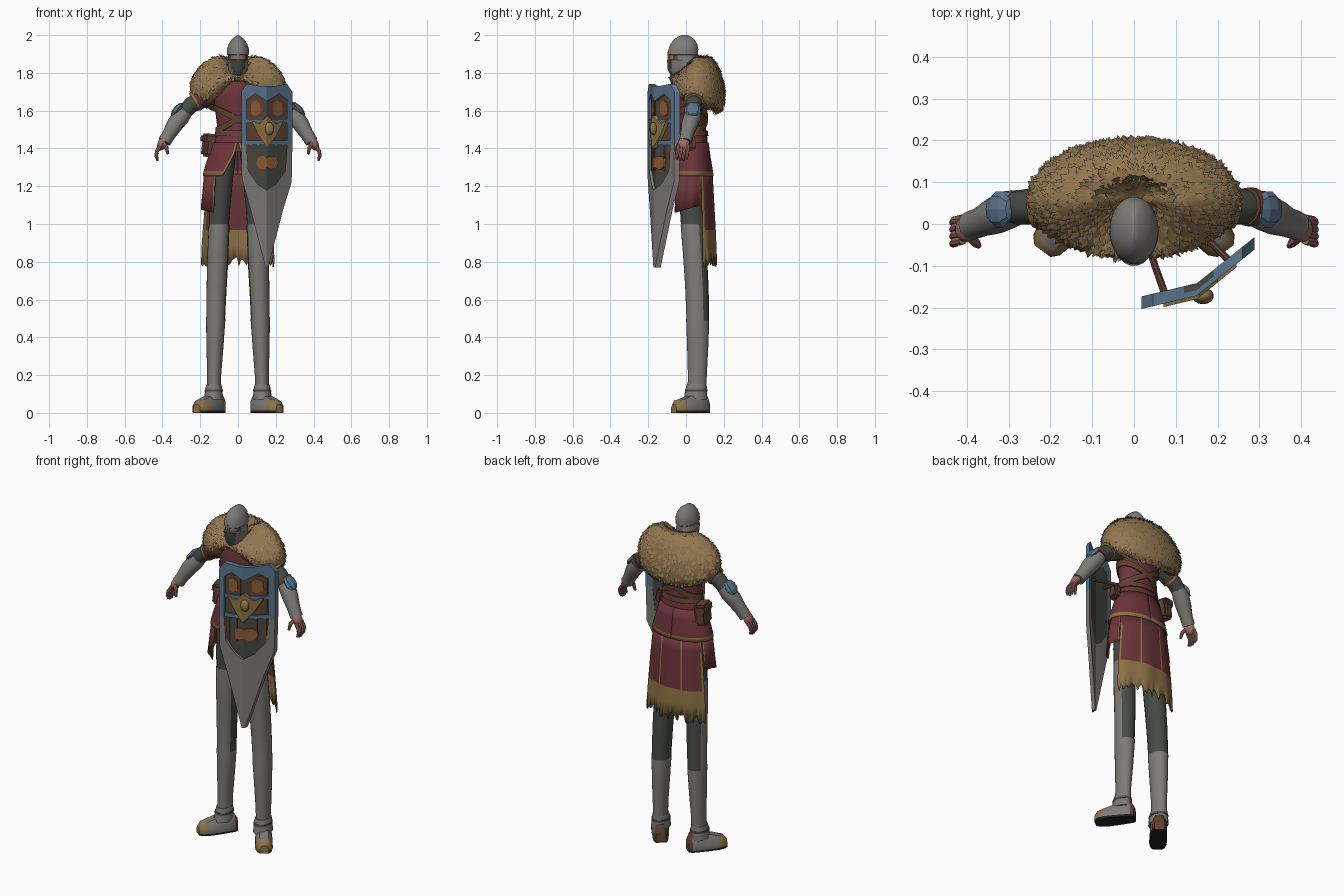
import bpy, bmesh, math, random
from mathutils import Vector as V

if "Cube" in bpy.data.objects:
    bpy.data.objects.remove(bpy.data.objects["Cube"])
random.seed(4)
COL = dict(fur_tan=(.29, .185, .08), steel=(.208, .2, .19), dark_cloth=(.06, .066, .058), red_cloth=(.148, .034, .041),
           blue_steel=(.10, .175, .27), gold_trim=(.27, .17, .062), leather=(.12, .052, .031), orange_wood=(.28, .11, .035),
           skin=(.34, .15, .12), sole_black=(.015, .015, .014))
MAT = {}
for k, c in COL.items():
    MAT[k] = bpy.data.materials.new(k)
    MAT[k].diffuse_color = (*c, 1)

def finish(name, bm, mats, rule=None, angle=40):
    """Turn a bmesh into an object; rule(centre, normal) gives the material index."""
    bmesh.ops.recalc_face_normals(bm, faces=bm.faces)
    bm.normal_update()
    for f in bm.faces:
        f.smooth = True
        if rule:
            f.material_index = rule(f.calc_center_median(), f.normal)
    me = bpy.data.meshes.new(name)
    bm.to_mesh(me)
    bm.free()
    for m in mats.split():
        me.materials.append(MAT[m])
    me.set_sharp_from_angle(angle=math.radians(angle))
    ob = bpy.data.objects.new(name, me)
    bpy.context.collection.objects.link(ob)
    return ob

def skin(name, rings, mats, rule=None, closed=True, caps=True, angle=40, thick=0):
    """Join rings of points into a surface."""
    bm = bmesh.new()
    rs = [[bm.verts.new(p) for p in r] for r in rings]
    n = len(rs[0])
    for a, b in zip(rs, rs[1:]):
        for i in range(n if closed else n - 1):
            j = (i + 1) % n
            bm.faces.new((a[i], a[j], b[j], b[i]))
    if closed and caps:
        bm.faces.new(rs[0])
        bm.faces.new(rs[-1])
    ob = finish(name, bm, mats, rule, angle)
    if thick:
        m = ob.modifiers.new("thickness", 'SOLIDIFY')
        m.thickness, m.offset = thick, 0
    return ob

def loft(name, rows, mats, rule=None, n=24):
    """Stack of ellipses: rows of (z, cx, cy, rx, ry)."""
    T = [2 * math.pi * i / n for i in range(n)]
    return skin(name, [[(cx + rx * math.cos(t), cy + ry * math.sin(t), z) for t in T] for z, cx, cy, rx, ry in rows], mats, rule)

def tube(name, pts, mats, n=12):
    """Round limb through points (x, y, z, radius)."""
    P, rings = [V(p[:3]) for p in pts], []
    for i, p in enumerate(P):
        d = (P[min(i + 1, len(P) - 1)] - P[max(i - 1, 0)]).normalized()
        u = d.cross(V((.13, 1, .07))).normalized()
        w = d.cross(u)
        T = [2 * math.pi * k / n for k in range(n)]
        rings.append([p + pts[i][3] * (u * math.cos(t) + w * math.sin(t)) for t in T])
    return skin(name, rings, mats)

def ball(name, loc, size, mat, rot=(0, 0, 0), seg=14, angle=40):
    bm = bmesh.new()
    bmesh.ops.create_uvsphere(bm, u_segments=seg, v_segments=seg // 2 + 1, radius=1)
    ob = finish(name, bm, mat, angle=angle)
    ob.location, ob.scale, ob.rotation_euler = loc, size, rot

def box(name, loc, size, mat, rot=(0, 0, 0), bev=.012):
    bm = bmesh.new()
    bmesh.ops.create_cube(bm, size=1)
    bmesh.ops.scale(bm, vec=size, verts=bm.verts)
    bmesh.ops.bevel(bm, geom=bm.edges[:], offset=bev, segments=2, affect='EDGES')
    ob = finish(name, bm, mat)
    ob.location, ob.rotation_euler = loc, rot

# Helmet with dark eye slit and face guard
HR = [(1.74, .01, .04, .045), (1.79, -.014, .042, .068), (1.82, -.017, .05, .08), (1.868, -.018, .056, .082),
      (1.872, -.015, .053, .075), (1.894, -.015, .053, .075), (1.898, -.016, .059, .08), (1.925, -.014, .058, .079),
      (1.955, -.011, .048, .07), (1.978, -.01, .033, .053), (1.992, -.009, .015, .034), (2.0, -.008, .002, .016)]

def helm_rule(c, nrm):
    if 1.872 < c.z < 1.894 and c.y < -.04:
        return 2 if c.y < -.066 else 1
    return 1 if c.z < 1.785 or (c.z < 1.87 and c.y < -.075) else 0

loft("helmet", [(z, 0, cy, rx, ry) for z, cy, rx, ry in HR], "steel dark_cloth skin", helm_rule, n=32)
box("helmet_nose_guard", (0, -.093, 1.885), (.012, .012, .06), "steel", bev=.004)

# Tunic body, with belt and crossed straps that hug it
TUN = [(1.38, .145, .092), (1.44, .125, .084), (1.5, .108, .076), (1.58, .118, .08), (1.66, .13, .088), (1.73, .12, .088), (1.78, .07, .07)]
loft("tunic_body", [(z, 0, .03, rx, ry) for z, rx, ry in TUN], "red_cloth", n=28)

def tunic_r(z):
    for a, b in zip(TUN, TUN[1:]):
        if z <= b[0]:
            t = max(0, (z - a[0]) / (b[0] - a[0]))
            return a[1] + t * (b[1] - a[1]), a[2] + t * (b[2] - a[2])
    return TUN[-1][1:]

for name, z0, tilt, h in (("waist_belt", 1.48, 0, .015), ("cross_strap", 1.555, .5, .017), ("cross_strap", 1.555, -.5, .017)):
    rings = []
    for dz, off in ((-h, 0), (-h, .008), (h, .008), (h, 0)):
        r = []
        for i in range(36):
            t = i * math.pi / 18
            z = z0 + dz + tilt * .12 * math.cos(t)
            rx, ry = tunic_r(z)
            r.append(((rx + off) * math.cos(t), .03 + (ry + off) * math.sin(t), z))
        rings.append(r)
    skin(name, rings, "leather", caps=False)
box("hip_pouch", (-.15, .055, 1.415), (.065, .1, .12), "leather", (0, .12, .25))
box("hip_pouch_flap", (-.154, .056, 1.45), (.07, .106, .055), "leather", (0, .12, .25))
box("side_pouch", (.15, .02, 1.43), (.045, .06, .08), "leather", (0, -.12, 0))

# Upper skirt with a front slit and gold edges
HIP = [(0, .13, .086), (.35, .15, .094), (.7, .17, .104), (.87, .178, .109), (1, .183, .112)]
for s in (-1, 1):
    rows = []
    for t, rx, ry in HIP:
        qs = [math.radians(s * (179 - 30 * max(0, t - .15)) * i / 40) for i in range(41)]
        rows.append([(rx * math.sin(q), .03 + ry * math.cos(q), 1.43 - .175 * t) for q in qs])
    skin("upper_skirt", rows, "red_cloth gold_trim", lambda c, n: int(
        c.z < 1.279 or (c.z < 1.4 and c.y < 0 and abs(c.x) < .015 + (1.41 - c.z) * .5)), closed=False, thick=.008)

def skirt(name, a0, a1, rows, hem, rule, jag=0):
    """Pleated cloth sheet, angles in degrees from the back; rows of (t, rx, ry); hem(a) gives the lower edge."""
    n, rings = int((a1 - a0) / 2.5), []
    for k, (t, rx, ry) in enumerate(rows):
        r = []
        for i in range(n + 1):
            a = a0 + (a1 - a0) * i / n
            q, f = math.radians(a), 1 + .035 * t * math.sin(math.radians(a * 9))
            z = 1.265 + (hem(a) - 1.265) * t + (random.uniform(-jag, jag) if k == len(rows) - 1 else 0)
            r.append((rx * f * math.sin(q), .03 + ry * f * math.cos(q), z))
        rings.append(r)
    skin(name, rings, "red_cloth gold_trim", rule, closed=False, thick=.006)

def angle_of(c, rx, ry):
    return abs(math.degrees(math.atan2(c.x / rx, (c.y - .03) / ry)))

# Long back panel with ragged fringe, and shorter side panels
LOW = [(0, .178, .108), (.15, .185, .112), (.33, .195, .116), (.5, .202, .12), (.64, .208, .123), (.82, .214, .126), (1, .218, .128)]
skirt("back_skirt", -62, 62, LOW, lambda a: .80, lambda c, n: int(
    c.z < .97 or min(abs(angle_of(c, .2, .12) - k) for k in (20, 60)) < 2), .03)
for a0, a1 in ((64, 138), (-138, -64)):
    skirt("side_skirt", a0, a1, [(0, .178, .109), (.5, .187, .113), (1, .195, .117)], lambda a: 1.10 - .04 * (abs(a) - 64) / 74,
          lambda c, n: int(angle_of(c, .187, .113) > 136 or angle_of(c, .187, .113) < 66))

# Fur mantle: bulging collar, open lower front, covered in short tufts
PRO = [(.12, .88), (.25, .94), (.36, 1), (.52, .98), (.7, .88), (.85, .72), (.95, .55), (1, .38), (.99, .2), (.9, .05), (.72, 0), (.5, .08)]
N, M = 56, []
for s, h in PRO:
    r = []
    for i in range(N):
        q = 2 * math.pi * i / N
        b = math.cos(q)
        top = 1.885 if b > 0 else 1.885 - .075 * b * b
        hem = 1.645 - .06 * b if b > 0 else 1.645 + .115 * b ** 6
        r.append(V((.254 * s * math.sin(q), .06 + (.146 if b > 0 else .142) * s * b, hem + (top - hem) * h)))
    M.append(r)
skin("fur_mantle", M, "fur_tan", angle=80)
bm = bmesh.new()
for _ in range(1700):
    k, i = random.choice((0, 1, 2, 3, 4, 4, 5, 5, 6, 7, 8, 9)), random.randrange(N)
    j, u, v = (i + 1) % N, random.random(), random.random()
    p = M[k][i].lerp(M[k][j], u).lerp(M[k + 1][i].lerp(M[k + 1][j], u), v)
    down = (M[k + 1][i] - M[k][i]).normalized()
    side = (M[k][j] - M[k][i]).normalized()
    out = side.cross(down).normalized()
    if out.dot(p - V((0, .06, 1.72))) < 0:
        out = -out
    w = random.uniform(.006, .011)
    tip = bm.verts.new(p + out * random.uniform(.004, .009) + down * .016 + side * random.uniform(-.006, .006))
    a, b, c = [bm.verts.new(p + q - out * .002) for q in (side * w, -side * w, -down * w * 1.6)]
    for f in ((a, b, tip), (b, c, tip), (c, a, tip), (a, b, c)):
        bm.faces.new(f)
finish("fur_tufts", bm, "fur_tan", angle=70)

for s in (-1, 1):
    # Leg: dark hose behind and inside, steel plate in front and below
    LEG = [(1.43, .065, .03, .062, .07), (1.25, .085, .03, .06, .068), (1.1, .095, .03, .055, .064), (1.0, .10, .035, .052, .062),
           (.99, .10, .037, .055, .065), (.8, .108, .05, .056, .063), (.66, .113, .058, .053, .062), (.51, .118, .062, .05, .06),
           (.49, .118, .062, .051, .061), (.35, .122, .062, .045, .056), (.2, .126, .06, .037, .05), (.1, .128, .058, .037, .05)]
    loft("leg", [(z, s * x, y, rx, ry) for z, x, y, rx, ry in LEG], "dark_cloth steel", lambda c, n: int(
        c.z < .5 or (c.z < 1.0 and n.y < .5 and not (s * n.x < -.25 and n.y > -.4))), n=24)
    loft("ankle_guard", [(.15, s * .128, .056, .04, .053), (.12, s * .128, .054, .046, .058), (.07, s * .13, .05, .05, .062)], "steel", n=16)
    loft("ankle_strap", [(.125, s * .128, .054, .0475, .059), (.112, s * .128, .053, .0485, .06)], "dark_cloth", n=16)
    # Boot, turned outward
    rings, mid = [], V((s * .128, .057, 0))
    d, w = V((s * .60, -.80, 0)), V((.80, s * .60, 0))
    for u, hw, top in ((-.068, .028, .07), (-.05, .04, .1), (0, .045, .11), (.05, .048, .09), (.1, .048, .074), (.135, .04, .064), (.152, .024, .045)):
        rings.append([mid + d * u + w * (x * hw) + V((0, 0, z)) for x, z in
                      ((-.95, 0), (-1, .012), (-.95, top * .65), (-.5, top), (.5, top), (.95, top * .65), (1, .012), (.95, 0))])
    skin("boot", rings, "steel sole_black gold_trim leather", lambda c, n: 1 if n.z < -.7 or c.z < .009 else
         2 if (c - mid).dot(d) > .1 and c.z < .062 else 3 if (c - mid).dot(d) < -.055 else 0)
    # Arm with sleeve, vambrace, elbow plate and hand
    tube("upper_arm", [(s * .12, .04, 1.69, .05), (s * .25, .042, 1.63, .043), (s * .3, .037, 1.575, .04)], "dark_cloth")
    tube("sleeve", [(s * .15, .035, 1.695, .055), (s * .222, .04, 1.65, .052)], "red_cloth")
    tube("sleeve_trim", [(s * .218, .04, 1.652, .054), (s * .23, .04, 1.645, .054)], "gold_trim")
    tube("vambrace", [(s * .276, .042, 1.6, .04), (s * .305, .033, 1.565, .047), (s * .335, .018, 1.525, .044),
                      (s * .365, .005, 1.475, .036), (s * .39, -.004, 1.435, .035)], "steel")
    if s > 0:
        tube("arm_strap", [(.268, .042, 1.617, .046), (.285, .04, 1.597, .047)], "leather")
    ball("elbow_plate", (s * .322, .035, 1.605), (.02, .045, .046), "blue_steel", (0, -s * .7, 0), 8, 15)
    ball("palm", (s * .402, -.012, 1.425), (.024, .032, .038), "skin", (0, -s * .4, 0))
    for k in range(4):
        y, e = .012 - .017 * k, .008 * (1.5 - abs(k - 1.5))
        tube("finger", [(s * .41, y, 1.415, .011), (s * .43, y - .004, 1.385, .0105), (s * .433, y - .008, 1.36, .0095),
                        (s * .425, y - .01, 1.342 - e, .006)], "skin", n=8)
    tube("thumb", [(s * .395, -.03, 1.43, .012), (s * .378, -.046, 1.405, .011), (s * .372, -.052, 1.37, .007)], "skin", n=8)

# Shield: flat pieces folded around a vertical crease
def plate(name, pts, front, thick, mat):
    bm = bmesh.new()
    f = bm.faces.new([bm.verts.new((x, 0, z)) for x, z in pts])
    bmesh.ops.triangulate(bm, faces=[f])
    bmesh.ops.bisect_plane(bm, geom=bm.verts[:] + bm.edges[:] + bm.faces[:], plane_co=(.15, 0, 0), plane_no=(1, 0, 0))
    for v in bm.verts:
        x = v.co.x
        v.co.y = (-.19 + (x - .015) * .24 if x < .15 else -.158 + (x - .15) * .8) - front
    ex = bmesh.ops.extrude_face_region(bm, geom=bm.faces[:])
    bmesh.ops.translate(bm, vec=(0, thick, 0), verts=[v for v in ex['geom'] if isinstance(v, bmesh.types.BMVert)])
    finish(name, bm, mat, angle=20)

def rect(x0, x1, z0, z1):
    return [(x0, z0), (x1, z0), (x1, z1), (x0, z1)]

plate("shield_board", [(.025, 1.70), (.045, 1.73), (.26, 1.73), (.28, 1.70), (.28, 1.23), (.235, 1.08), (.158, .785), (.148, .785),
                       (.065, 1.1), (.026, 1.24)], 0, .015, "dark_cloth")
plate("shield_top", [(.018, 1.70), (.045, 1.742), (.12, 1.73), (.19, 1.73), (.26, 1.742), (.288, 1.70), (.288, 1.65), (.255, 1.66),
                     (.22, 1.69), (.155, 1.65), (.09, 1.69), (.05, 1.66), (.018, 1.65)], .014, .03, "blue_steel")
for x0, x1 in ((.018, .046), (.26, .288)):
    plate("shield_rail", rect(x0, x1, 1.42, 1.66), .014, .03, "blue_steel")
for z in (1.545, 1.43):
    plate("shield_crossbar", rect(.04, .265, z - .011, z + .011), .012, .012, "blue_steel")
plate("shield_point", [(.018, 1.42), (.046, 1.42), (.055, 1.28), (.105, 1.21), (.15, 1.18), (.2, 1.21), (.25, 1.28), (.26, 1.42), (.288, 1.42),
                       (.284, 1.22), (.24, 1.08), (.16, .77), (.146, .77), (.06, 1.1), (.02, 1.24)], .014, .03, "steel")
for x in (.055, .172):
    plate("shield_wood", rect(x, x + .078, 1.45, 1.67), .004, .004, "leather")
    plate("wood_patch", [(x + .015, 1.585), (x + .035, 1.57), (x + .065, 1.585), (x + .06, 1.64), (x + .035, 1.655), (x + .015, 1.64)], .008, .008, "orange_wood")
for x in (.06, .1, .195, .235):
    plate("shield_slat", rect(x, x + .012, 1.28, 1.42), .005, .005, "leather")
for cx, rad in ((.13, .033), (.178, .036)):
    plate("round_patch", [(cx + rad * math.cos(i * math.pi / 6), 1.325 + .036 * math.sin(i * math.pi / 6)) for i in range(12)], .008, .008, "orange_wood")
plate("shield_emblem", [(.07, 1.55), (.115, 1.53), (.155, 1.575), (.2, 1.53), (.245, 1.55), (.205, 1.47), (.155, 1.40), (.108, 1.47)], .022, .02, "gold_trim")
ball("emblem_boss", (.165, -.172, 1.505), (.026, .02, .034), "gold_trim")
# Straps tying the shield to the body
tube("shield_strap", [(.035, -.05, 1.56, .009), (.05, -.1, 1.57, .009), (.075, -.17, 1.57, .009)], "leather", n=8)
tube("shield_strap", [(.12, .0, 1.5, .009), (.19, -.05, 1.52, .009), (.23, -.09, 1.53, .009)], "leather", n=8)

for m in bpy.data.materials:
    if m.users and not m.is_grease_pencil:
        m.use_nodes = True
        m.node_tree.nodes["Principled BSDF"].inputs["Base Color"].default_value = m.diffuse_color
